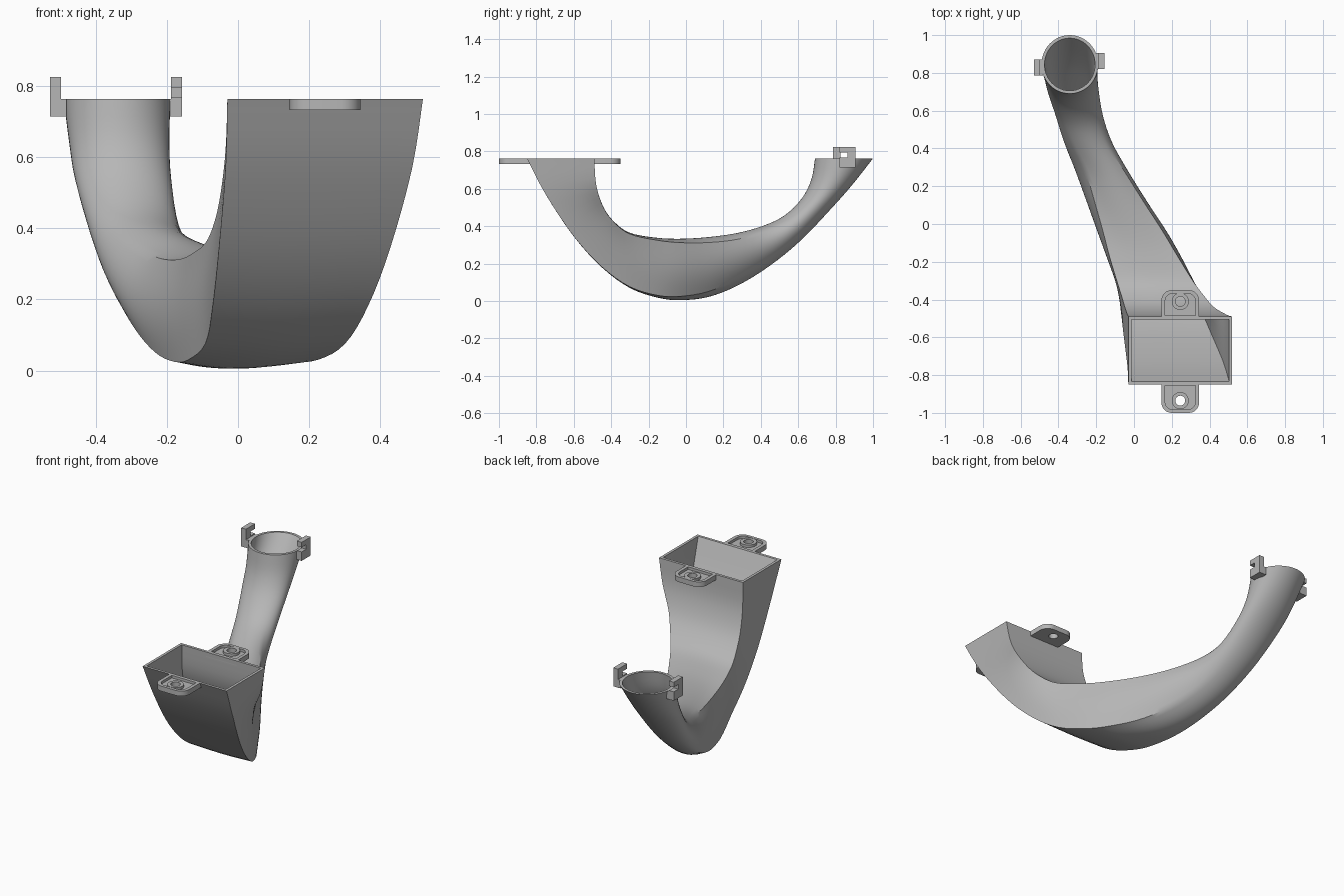
import bpy, bmesh, math

if "Cube" in bpy.data.objects:
    bpy.data.objects.remove(bpy.data.objects["Cube"])

grey = bpy.data.materials.new("light_grey")
grey.diffuse_color = (0.47, 0.47, 0.47, 1)
grey.use_nodes = True
grey.node_tree.nodes["Principled BSDF"].inputs["Base Color"].default_value = grey.diffuse_color

TOP, WALL = 0.763, 0.016


def add_mesh(name, bm, angle=28):
    bmesh.ops.recalc_face_normals(bm, faces=bm.faces)
    me = bpy.data.meshes.new(name)
    bm.to_mesh(me)
    bm.free()
    ob = bpy.data.objects.new(name, me)
    bpy.context.collection.objects.link(ob)
    me.materials.append(grey)
    bpy.ops.object.select_all(action='DESELECT')
    ob.select_set(True)
    bpy.context.view_layer.objects.active = ob
    bpy.ops.object.shade_smooth_by_angle(angle=math.radians(angle))
    return ob


# Duct stations: outer y, z | inner y, z | outer left, right x | inner left, right x | roundness
STATIONS = [
    (-.85, TOP, -.49, TOP, -.03, .52, -.03, .52, 0),
    (-.75, .57, -.48, .62, -.035, .49, -.035, .49, 0),
    (-.60, .345, -.44, .50, -.055, .43, -.05, .425, .02),
    (-.45, .18, -.38, .42, -.075, .37, -.07, .375, .06),
    (-.30, .07, -.30, .365, -.10, .31, -.10, .32, .14),
    (-.15, .018, -.17, .34, -.155, .24, -.145, .245, .26),
    (-.03, .005, -.04, .333, -.205, .165, -.185, .175, .42),
    (.12, .022, .12, .342, -.265, .055, -.235, .08, .62),
    (.28, .085, .28, .365, -.33, -.05, -.285, -.015, .82),
    (.45, .19, .42, .405, -.385, -.13, -.355, -.105, .94),
    (.62, .33, .53, .46, -.425, -.17, -.405, -.16, 1),
    (.80, .52, .62, .55, -.46, -.19, -.455, -.185, 1),
    (.90, .635, .67, .65, -.475, -.193, -.475, -.193, 1),
    (1.0, TOP, .69, TOP, -.49, -.19, -.49, -.19, 1),
]


def smooth_path(pts, steps):
    """Catmull-Rom interpolation through tuples."""
    out = []
    for i in range(len(pts) - 1):
        p0, p1 = pts[max(i - 1, 0)], pts[i]
        p2, p3 = pts[i + 1], pts[min(i + 2, len(pts) - 1)]
        for k in range(steps):
            t = k / steps
            out.append(tuple(
                .5 * (2 * b + (c - a) * t + (2 * a - 5 * b + 4 * c - d) * t * t
                      + (3 * b - a - 3 * c + d) * t ** 3)
                for a, b, c, d in zip(p0, p1, p2, p3)))
    out.append(pts[-1])
    return out


def section(st, inset, n=12):
    """Ring of points blending from a rectangle to an ellipse."""
    oy, oz, iy, iz, lo, ro, li, ri, s = st
    s = min(max(s, 0), 1)
    fu = 1 - inset / ((ro - lo + ri - li) / 4)
    fv = 1 - inset / (math.hypot(oy - iy, oz - iz) / 2)
    ring = []
    for side in range(4):
        for k in range(n):
            a = -math.pi / 4 + math.pi / 2 * k / n
            u, v = 1 + (math.cos(a) - 1) * s, math.tan(a) + (math.sin(a) - math.tan(a)) * s
            for _ in range(side):
                u, v = -v, u
            u, v = (u * fu + 1) / 2, (v * fv + 1) / 2
            left, right = lo + (li - lo) * v, ro + (ri - ro) * v
            ring.append((left + (right - left) * u, oy + (iy - oy) * v, oz + (iz - oz) * v))
    return ring


# Hollow curved duct: outer skin, inner skin and the two end rims
bm = bmesh.new()
path = smooth_path(STATIONS, 4)
rings = [[bm.verts.new(p) for p in section(st, 0)] for st in path]
rings += [[bm.verts.new(p) for p in section(st, WALL)] for st in reversed(path)]
for r, ring in enumerate(rings):
    nxt = rings[(r + 1) % len(rings)]
    m = len(ring)
    for k in range(m):
        bm.faces.new((ring[k], ring[(k + 1) % m], nxt[(k + 1) % m], nxt[k]))
add_mesh("duct", bm)


# Flat plates cut from closed outlines; further outlines become holes
def plate(name, loops, z0, z1):
    cu = bpy.data.curves.new(name + "_outline", 'CURVE')
    cu.dimensions, cu.fill_mode = '2D', 'BOTH'
    cu.extrude = (z1 - z0) / 2
    for loop in loops:
        sp = cu.splines.new('POLY')
        sp.points.add(len(loop) - 1)
        for p, (x, y) in zip(sp.points, loop):
            p.co = (x, y, 0, 1)
        sp.use_cyclic_u = True
    tmp = bpy.data.objects.new(name + "_outline", cu)
    bpy.context.collection.objects.link(tmp)
    me = bpy.data.meshes.new_from_object(tmp.evaluated_get(bpy.context.evaluated_depsgraph_get()))
    bm = bmesh.new()
    bm.from_mesh(me)
    bpy.data.objects.remove(tmp)
    bmesh.ops.remove_doubles(bm, verts=bm.verts, dist=1e-5)
    bmesh.ops.translate(bm, verts=bm.verts, vec=(0, 0, (z0 + z1) / 2))
    add_mesh(name, bm)


def circle(cx, cy, r, n=32):
    return [(cx + r * math.cos(2 * math.pi * k / n), cy + r * math.sin(2 * math.pi * k / n))
            for k in range(n)]


def tab_outline(cx, base, tip, half, r):
    """Tongue with two rounded corners at its tip."""
    d = 1 if tip > base else -1
    pts = [(cx + half, base)]
    for sx, a0 in ((1, 0), (-1, 90)):
        for k in range(9):
            a = math.radians(a0 + 90 * k / 8)
            pts.append((cx + sx * (half - r) + r * math.cos(a), tip - d * r + d * r * math.sin(a)))
    return pts + [(cx - half, base)]


# Screw tabs: thin floor, raised rim and a ring around the hole
CX = .245
for name, base, tip, hole_y in (("front_tab", -.835, -1.0, -.935), ("back_tab", -.505, -.35, -.41)):
    d = 1 if tip > base else -1
    edge = tab_outline(CX, base, tip, .1, .055)
    pocket = tab_outline(CX, base + d * .02, tip - d * .018, .08, .04)
    hole = circle(CX, hole_y, .026)
    plate(name + "_floor", [edge, hole], .733, .748)
    plate(name + "_rim", [edge, pocket], .748, TOP)
    plate(name + "_ring", [circle(CX, hole_y, .045), hole], .748, TOP)


# Hook clips on the round end, the second turned half a circle from the first
HOOK = [(-.025, .715), (.06, .715), (.06, .825), (-.025, .825),
        (-.025, .795), (.018, .795), (.018, .768), (-.025, .768)]
for name, s in (("right_clip", 1), ("left_clip", -1)):
    bm = bmesh.new()
    x0, x1 = -.343 + s * .155, -.343 + s * .186
    face = bm.faces.new([bm.verts.new((x0, .845 + s * y, z)) for y, z in HOOK])
    ext = bmesh.ops.extrude_face_region(bm, geom=[face])
    bmesh.ops.translate(bm, vec=(x1 - x0, 0, 0),
                        verts=[v for v in ext['geom'] if isinstance(v, bmesh.types.BMVert)])
    # root block joining the hook to the tube wall
    root = bmesh.ops.create_cube(bm, size=1)['verts']
    bmesh.ops.scale(bm, vec=(.016, .085, .048), verts=root)
    bmesh.ops.translate(bm, vec=(-.343 + s * .147, .845 + s * .0175, .739), verts=root)
    add_mesh(name, bm)
